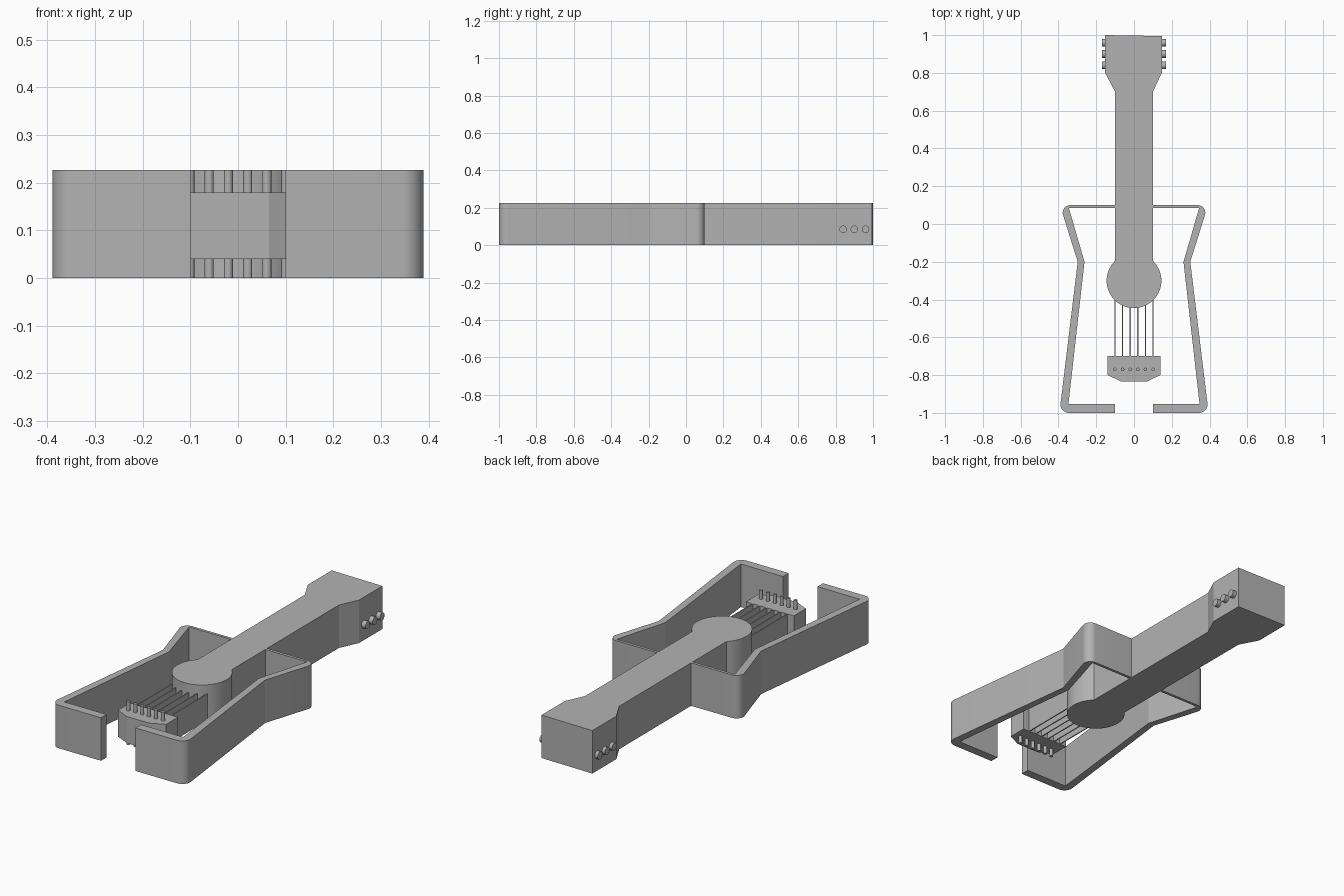
import bpy, bmesh, math
from mathutils import Vector, Matrix

cube = bpy.data.objects.get("Cube")
if cube:
    bpy.data.objects.remove(cube, do_unlink=True)

HEIGHT = 0.227
grey = bpy.data.materials.new("plain_grey")
grey.use_nodes = True
colour = (0.45, 0.45, 0.45, 1)
grey.diffuse_color = colour
grey.node_tree.nodes["Principled BSDF"].inputs["Base Color"].default_value = colour


def finish(name, bm):
    bmesh.ops.recalc_face_normals(bm, faces=bm.faces[:])
    mesh = bpy.data.meshes.new(name)
    bm.to_mesh(mesh)
    bm.free()
    mesh.materials.append(grey)
    obj = bpy.data.objects.new(name, mesh)
    bpy.context.collection.objects.link(obj)
    bpy.ops.object.select_all(action="DESELECT")
    obj.select_set(True)
    bpy.context.view_layer.objects.active = obj
    bpy.ops.object.shade_smooth_by_angle(angle=math.radians(20))
    return obj


def extrude(name, outline, low=0, high=HEIGHT):
    bm = bmesh.new()
    face = bm.faces.new([bm.verts.new((x, y, low)) for x, y in outline])
    top = bmesh.ops.extrude_face_region(bm, geom=[face])["geom"]
    verts = [v for v in top if isinstance(v, bmesh.types.BMVert)]
    bmesh.ops.translate(bm, verts=verts, vec=(0, 0, high - low))
    return finish(name, bm)


def cylinder(name, radius, depth, centre, axis="Z", sides=24):
    bm = bmesh.new()
    turn = Matrix.Rotation(math.pi / 2, 4, "Y") if axis == "X" else Matrix()
    bmesh.ops.create_cone(bm, cap_ends=True, segments=sides, radius1=radius,
                          radius2=radius, depth=depth,
                          matrix=Matrix.Translation(centre) @ turn)
    return finish(name, bm)


def rounded(before, corner, after, radius, steps=8):
    # Tangent arc replacing one corner of an outline
    c = Vector(corner)
    a, b = (Vector(before) - c).normalized(), (Vector(after) - c).normalized()
    half = a.angle(b) / 2
    middle = c + (a + b).normalized() * radius / math.sin(half)
    start = c + a * radius / math.tan(half) - middle
    sweep = math.copysign(math.pi - 2 * half, a.x * b.y - a.y * b.x) * -1
    return [tuple(middle + Matrix.Rotation(sweep * i / steps, 2) @ start)
            for i in range(steps + 1)]


# Body rim: two mirrored walls, open at the front
foot, hip, waist, shoulder, joint = (
    (0.10, -1), (0.395, -1), (0.298, -0.2), (0.392, 0.1), (0.09, 0.1))
inner = [(0.09, 0.085), (0.345, 0.085), (0.262, -0.2), (0.347, -0.953), (0.10, -0.953)]
rim = ([foot] + rounded(foot, hip, waist, 0.045) + [waist]
       + rounded(waist, shoulder, joint, 0.04) + [joint] + inner)
for side, label in ((1, "left"), (-1, "right")):
    extrude(label + "_body_wall", [(side * x, y) for x, y in rim])

# Neck, headstock and round sound disc in one outline
radius = 0.145
start = math.asin(0.1 / radius)
disc = []
for i in range(49):
    a = start + (math.tau - 2 * start) * i / 48
    disc.append((-radius * math.sin(a), -0.3 + radius * math.cos(a)))
extrude("neck_and_disc", [(0.1, 0.7), (0.147, 0.8), (0.147, 0.995), (-0.153, 1),
                          (-0.153, 0.8), (-0.1, 0.7)] + disc)

# Tuning pegs
for side, label in ((1, "left"), (-1, "right")):
    for i in range(3):
        cylinder(f"{label}_tuning_peg_{i + 1}", 0.02, 0.04,
                 (side * 0.15, 0.84 + 0.06 * i, 0.085), "X")

# Bridge
extrude("bridge", [(-0.14, -0.7), (-0.14, -0.8), (-0.065, -0.835), (0.065, -0.835),
                   (0.14, -0.8), (0.14, -0.7)], 0.04, 0.18)

# Strings and the pins that hold them
for i in range(6):
    x = -0.101 + 0.0404 * i
    extrude(f"string_{i + 1}", [(x - 0.003, -0.71), (x + 0.003, -0.71),
                                (x + 0.003, -0.38), (x - 0.003, -0.38)], 0.04, 0.18)
    cylinder(f"string_pin_{i + 1}", 0.0095, HEIGHT, (x, -0.77, HEIGHT / 2), sides=16)
